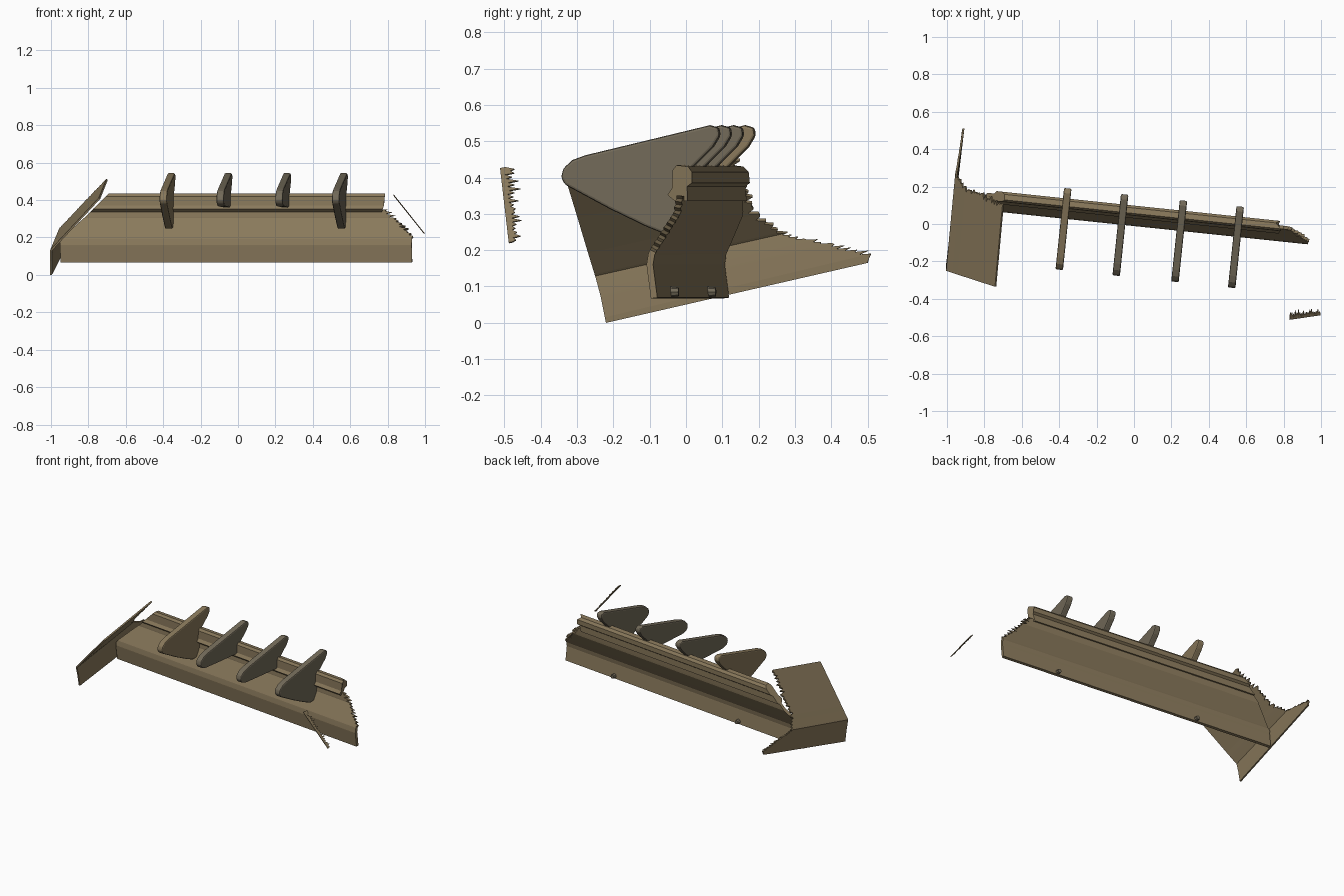
import bpy, bmesh, math, random
from mathutils import Vector, Matrix

if "Cube" in bpy.data.objects:
    bpy.data.objects.remove(bpy.data.objects["Cube"])

random.seed(4)
YAW = Matrix.Rotation(math.radians(-6), 4, 'Z')


def material(name, col):
    m = bpy.data.materials.new(name)
    m.diffuse_color = (*col, 1)
    m.use_nodes = True
    m.node_tree.nodes["Principled BSDF"].inputs["Base Color"].default_value = m.diffuse_color
    return m


TAN = material("weathered_tan", (0.25, 0.19, 0.105))
OLIVE = material("weathered_olive", (0.17, 0.145, 0.10))


def finish(name, bm, mat, yaw=False):
    bmesh.ops.recalc_face_normals(bm, faces=bm.faces)
    if yaw:
        bm.transform(YAW)
    me = bpy.data.meshes.new(name)
    bm.to_mesh(me)
    bm.free()
    ob = bpy.data.objects.new(name, me)
    bpy.context.collection.objects.link(ob)
    me.materials.append(mat)
    return ob


def resample(pts, step):
    out = []
    for a, b in zip(pts, pts[1:]):
        a, b = Vector(a), Vector(b)
        n = max(1, round((b - a).length / step))
        out += [a.lerp(b, i / n) for i in range(n)]
    return out + [Vector(pts[-1])]


def sheet(name, starts, ends, thick, mat, yaw=False):
    """Strip of quads between two edges, given thickness."""
    bm = bmesh.new()
    rows = [(bm.verts.new(a), bm.verts.new(b)) for a, b in zip(starts, ends)]
    for (a, b), (c, d) in zip(rows, rows[1:]):
        bm.faces.new((a, b, d, c))
    ob = finish(name, bm, mat, yaw)
    s = ob.modifiers.new("thickness", 'SOLIDIFY')
    s.thickness = thick
    s.offset = 0
    return ob


def prism(name, sections, mat):
    """Solid between two matching closed outlines."""
    bm = bmesh.new()
    a, b = [[bm.verts.new(p) for p in s] for s in sections]
    bm.faces.new(a)
    bm.faces.new(b[::-1])
    for i in range(len(a)):
        j = (i + 1) % len(a)
        bm.faces.new((a[i], b[i], b[j], a[j]))
    return finish(name, bm, mat, True)


def left_end(z):
    return -0.955 if z < 0.18 else -0.955 + (z - 0.18) * 1.0


def right_end(z):
    return 0.935 if z < 0.2 else 0.935 - (z - 0.2) * 1.0


# folded main plate, torn at its right end
profile = [(0.01, 0.068), (-0.002, 0.16), (0.003, 0.19), (0.022, 0.225),
           (0.062, 0.30), (0.066, 0.35)]
pts = resample(profile, 0.008)
starts = [(left_end(z), y, z) for y, z in pts]
ends = []
for i, (y, z) in enumerate(pts):
    torn = (random.uniform(0.005, 0.025) * (-1) ** i) if z > 0.2 else 0
    ends.append((right_end(z) + torn, y, z))
sheet("main_plate", starts, ends, 0.018, TAN, True)

# top rail
rail = [(0.03, 0.352), (0.043, 0.37), (0.045, 0.42), (0.056, 0.434),
        (0.085, 0.43), (0.098, 0.415), (0.098, 0.385), (0.084, 0.375),
        (0.084, 0.335), (0.05, 0.335)]
prism("top_rail", [[(left_end(z), y, z) for y, z in rail],
                   [(0.77 + random.uniform(-0.02, 0.02), y, z) for y, z in rail]], TAN)

# raised fins; the outer two reach down onto the plate
upper = [(-0.275, 0.38), (-0.286, 0.40), (-0.28, 0.425), (-0.255, 0.448),
         (-0.22, 0.461), (0.08, 0.533), (0.125, 0.544), (0.15, 0.537),
         (0.153, 0.515), (0.135, 0.485), (0.075, 0.425), (0.06, 0.41)]
outer = [(0.06, 0.30), (0.035, 0.25), (-0.005, 0.247), (-0.05, 0.265), (-0.15, 0.313)]
inner = [(0.06, 0.36), (-0.1, 0.363), (-0.24, 0.367)]
for k, x in enumerate((-0.372, -0.066, 0.25, 0.555)):
    outline = upper + (outer if k in (0, 3) else inner)
    fin = prism(f"fin_{k + 1}", [[(x + s, y, z) for y, z in outline]
                                 for s in (-0.02, 0.02)], OLIVE if k else TAN)
    b = fin.modifiers.new("edge", 'BEVEL')
    b.width = 0.007
    b.segments = 2

# folded end plate on the left, torn along its back edge
front = [(-1, -0.22, 0), (-1, -0.223, 0.015), (-1, -0.235, 0.075), (-1, -0.25, 0.13),
         (-0.94, -0.27, 0.195), (-0.85, -0.299, 0.292), (-0.74, -0.335, 0.41)]
back = [(-0.915, 0.5, 0.165), (-0.912, 0.508, 0.19), (-0.93, 0.39, 0.217),
        (-0.952, 0.26, 0.245), (-0.90, 0.19, 0.30), (-0.806, 0.15, 0.40),
        (-0.70, 0.10, 0.51)]
starts, ends = [], []
for i in range(len(front) - 1):
    f0, f1, b0, b1 = map(Vector, (front[i], front[i + 1], back[i], back[i + 1]))
    n = max(1, round((b1 - b0).length / 0.011))
    for j in range(n):
        f, e = f0.lerp(f1, j / n), b0.lerp(b1, j / n)
        if i > 0:
            e += (e - f).normalized() * random.uniform(0, 0.02) * (-1) ** j
        starts.append(f)
        ends.append(e)
starts.append(Vector(front[-1]))
ends.append(Vector(back[-1]))
sheet("end_plate", starts, ends, 0.01, TAN)

# loose torn fragment on the right
edge = resample([(0.832, -0.512, 0.425), (0.996, -0.488, 0.22)], 0.007)
teeth = [p + Vector((0, random.uniform(0.03, 0.055) if i % 2 else
                     random.uniform(0.012, 0.028), 0.003)) * (1 - 0.35 * i / len(edge))
         for i, p in enumerate(edge)]
sheet("torn_fragment", edge, teeth, 0.004, TAN)

# bolts along the lower back edge
for k, x in enumerate((-0.43, 0.55)):
    bm = bmesh.new()
    bmesh.ops.create_cone(bm, cap_ends=True, segments=8, radius1=0.015, radius2=0.012,
                          depth=0.025,
                          matrix=Matrix.Translation((x, 0.025, 0.085)) @
                          Matrix.Rotation(-math.pi / 2, 4, 'X'))
    finish(f"bolt_{k + 1}", bm, OLIVE, True)
